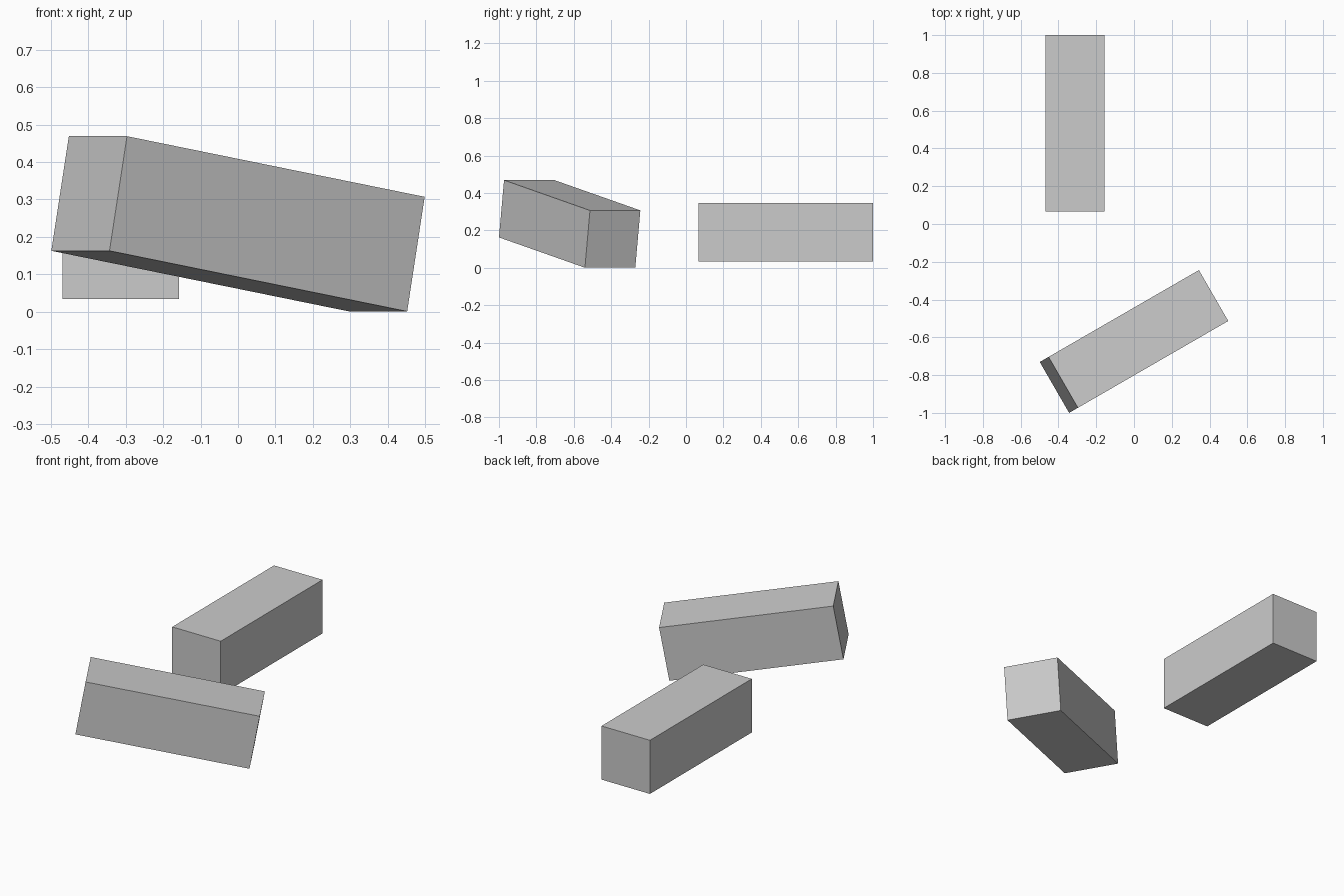
import bpy
from math import radians

if "Cube" in bpy.data.objects:
    bpy.data.objects.remove(bpy.data.objects["Cube"])

SIDE, LENGTH = 0.311, 0.933


def block(name, location, rotation):
    """Square bar, long along its local x axis."""
    bpy.ops.mesh.primitive_cube_add(size=1, location=location)
    ob = bpy.context.object
    ob.name = name
    ob.scale = (LENGTH, SIDE, SIDE)
    ob.rotation_euler = [radians(a) for a in rotation]
    return ob


# Level block at the back, pointing front to back
block("level_block", (-0.313, 0.533, 0.19), (0, 0, 90))

# Tilted block at the front: pitched 10 degrees, turned 30 degrees
block("tilted_block", (0, -0.622, 0.235), (0, 10, 30))
